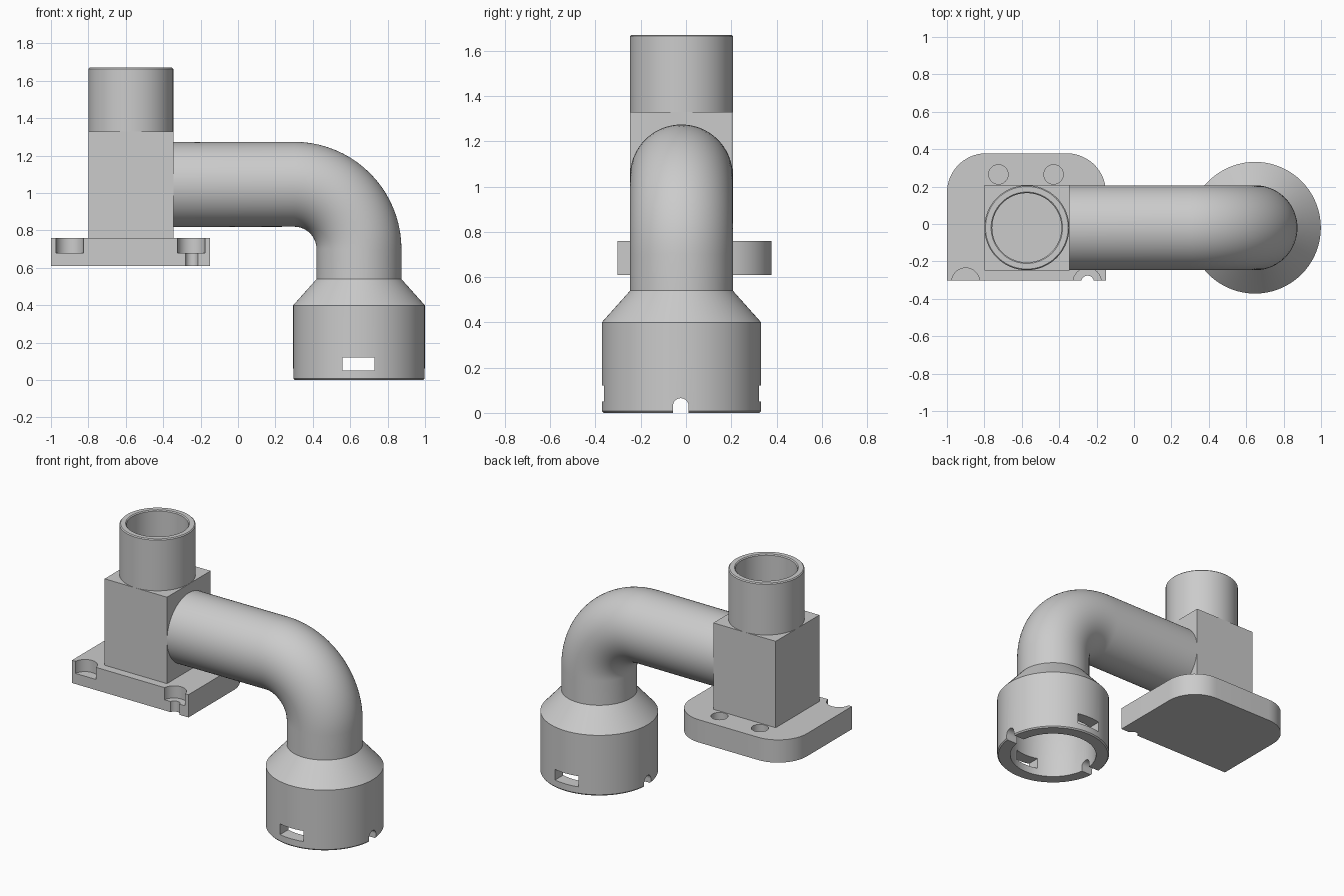
import bpy, bmesh
from math import sin, cos, pi, radians
from mathutils import Vector, Matrix

if "Cube" in bpy.data.objects:
    bpy.data.objects.remove(bpy.data.objects["Cube"])

CY = -0.02              # centre line of all the tubes
R_OUT, R_IN = 0.227, 0.185
BLOCK_X, CUP_X, PIPE_Z = -0.573, 0.647, 1.045
SEG = 72


def finish(name, bm):
    bmesh.ops.recalc_face_normals(bm, faces=bm.faces)
    me = bpy.data.meshes.new(name)
    bm.to_mesh(me)
    bm.free()
    ob = bpy.data.objects.new(name, me)
    bpy.context.collection.objects.link(ob)
    return ob


def box(name, x0, x1, y0, y1, z0, z1):
    bm = bmesh.new()
    m = Matrix.Translation(((x0 + x1) / 2, (y0 + y1) / 2, (z0 + z1) / 2))
    bmesh.ops.create_cube(bm, size=1, matrix=m @ Matrix.Diagonal((x1 - x0, y1 - y0, z1 - z0, 1)))
    return finish(name, bm)


def cylinder(name, r, start, end, seg=SEG):
    a, b = Vector(start), Vector(end)
    rot = (b - a).to_track_quat('Z', 'Y').to_matrix().to_4x4()
    bm = bmesh.new()
    bmesh.ops.create_cone(bm, cap_ends=True, segments=seg, radius1=r, radius2=r,
                          depth=(b - a).length, matrix=Matrix.Translation((a + b) / 2) @ rot)
    return finish(name, bm)


def skin(bm, rings, close=False):
    n = len(rings[0])
    pairs = list(zip(rings, rings[1:])) + ([(rings[-1], rings[0])] if close else [])
    for a, b in pairs:
        for i in range(n):
            j = (i + 1) % n
            bm.faces.new((a[i], a[j], b[j], b[i]))


def lathe(name, cx, profile):
    """Revolve a closed (radius, z) profile."""
    bm = bmesh.new()
    rings = [[bm.verts.new((cx + r * cos(2 * pi * i / SEG), CY + r * sin(2 * pi * i / SEG), z))
              for i in range(SEG)] for r, z in profile]
    skin(bm, rings, True)
    return finish(name, bm)


def cut(ob, *cutters):
    bpy.context.view_layer.objects.active = ob
    for c in cutters:
        c.hide_render = True
        mod = ob.modifiers.new("cut", 'BOOLEAN')
        mod.operation, mod.solver, mod.object = 'DIFFERENCE', 'EXACT', c
        bpy.ops.object.modifier_apply(modifier=mod.name)
        bpy.data.objects.remove(c)


# Bent pipe: straight run, quarter bend, short drop
bend_x, bend_z, bend_r = 0.30, 0.70, CUP_X - 0.30
path = [(-0.347, PIPE_Z, pi / 2)]
path += [(bend_x + bend_r * cos(a), bend_z + bend_r * sin(a), a)
         for a in (pi / 2 * (1 - k / 20) for k in range(21))]
path += [(CUP_X, 0.54, 0)]
bm = bmesh.new()
walls = [[[bm.verts.new((x + r * cos(t) * cos(a), CY + r * sin(t), z + r * cos(t) * sin(a)))
           for t in (2 * pi * i / SEG for i in range(SEG))] for x, z, a in path]
         for r in (R_OUT, R_IN)]
skin(bm, walls[0] + walls[1][::-1], True)
pipe = finish("bent_pipe", bm)

# Socket cup with slots front and back and round notches left and right
cup = lathe("socket_cup", CUP_X, [(0.345, 0), (0.352, 0.008), (0.352, 0.40), (R_OUT, 0.54),
                                  (R_IN, 0.54), (0.27, 0.39), (0.27, 0)])
cut(cup,
    box("slot_cutter", 0.56, 0.73, -0.6, 0.6, 0.05, 0.12),
    cylinder("notch_cutter", 0.035, (0.2, CY - 0.003, 0.03), (1.1, CY - 0.003, 0.03), 32),
    box("notch_base_cutter", 0.2, 1.1, CY - 0.038, CY + 0.032, -0.1, 0.03))

# Upright block with its bores
block = box("valve_block", -0.80, -0.345, CY - 0.2275, CY + 0.2275, 0.755, 1.33)
cut(block,
    cylinder("upright_bore", R_IN, (BLOCK_X, CY, 0.86), (BLOCK_X, CY, 1.5)),
    cylinder("side_bore", R_IN - 0.001, (BLOCK_X, CY, PIPE_Z), (0, CY, PIPE_Z)))

# Top collar
collar = lathe("top_collar", BLOCK_X, [(R_OUT, 1.328), (R_OUT, 1.664), (R_OUT - 0.006, 1.67),
                                       (R_IN + 0.006, 1.67), (R_IN, 1.664), (R_IN, 1.328)])

# Base plate, back corners rounded
bm = bmesh.new()
x0, x1, y0, y1, rad = -1.0, -0.15, -0.302, 0.378, 0.21
outline = [(x0, y0), (x1, y0)]
for cx, start in ((x1 - rad, 0), (x0 + rad, 90)):
    outline += [(cx + rad * cos(radians(start + d)), y1 - rad + rad * sin(radians(start + d)))
                for d in range(0, 91, 6)]
face = bm.faces.new([bm.verts.new((x, y, 0.61)) for x, y in outline])
top = bmesh.ops.extrude_face_region(bm, geom=[face])["geom"]
bmesh.ops.translate(bm, vec=(0, 0, 0.15), verts=[v for v in top if isinstance(v, bmesh.types.BMVert)])
plate = finish("base_plate", bm)

# Screw recesses: two open at the front edge, two behind the block
for x, y, r in ((-0.9, -0.31, 0.075), (-0.25, -0.31, 0.075), (-0.725, 0.265, 0.052), (-0.43, 0.265, 0.052)):
    cut(plate, cylinder("recess_cutter", r, (x, y, 0.68), (x, y, 0.9), 32))
cut(plate, cylinder("screw_cutter", 0.034, (-0.248, -0.31, 0.5), (-0.248, -0.31, 0.7), 24))

for ob in (pipe, cup, block, collar, plate):
    bpy.ops.object.select_all(action='DESELECT')
    ob.select_set(True)
    bpy.context.view_layer.objects.active = ob
    bpy.ops.object.shade_smooth_by_angle(angle=radians(30))
